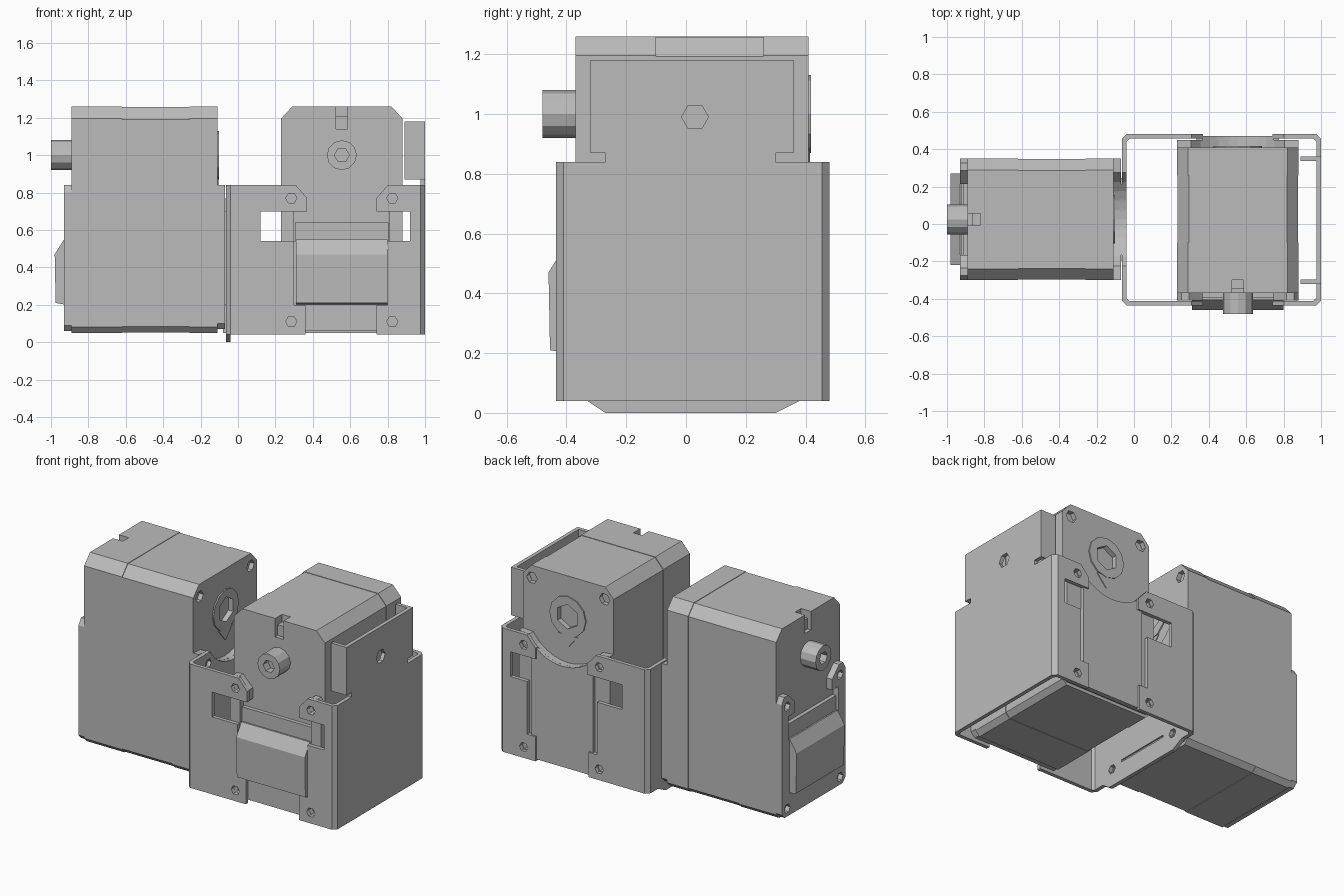
import bpy, bmesh
from math import sin, cos, pi, radians, sqrt
from mathutils import Matrix, Vector

cube = bpy.data.objects.get("Cube")
if cube:
    bpy.data.objects.remove(cube, do_unlink=True)

grey = bpy.data.materials.new("plain grey")
grey.use_nodes = True
grey.diffuse_color = (0.5, 0.5, 0.5, 1)
bsdf = next(n for n in grey.node_tree.nodes if n.type == 'BSDF_PRINCIPLED')
bsdf.inputs["Base Color"].default_value = (0.5, 0.5, 0.5, 1)

# axis -> how a profile point (p, q) and a depth t become a position
PLACE = {'x': lambda p, q, t: (t, p, q),
         'y': lambda p, q, t: (p, t, q),
         'z': lambda p, q, t: (p, q, t)}


def prisms(name, outlines, axis, a, b):
    """Extrude one or more closed outlines along an axis from a to b."""
    bm = bmesh.new()
    for pts in outlines:
        face = bm.faces.new([bm.verts.new(PLACE[axis](p, q, a)) for p, q in pts])
        new = bmesh.ops.extrude_face_region(bm, geom=[face])['geom']
        shift = Vector(PLACE[axis](0, 0, b - a))
        bmesh.ops.translate(bm, vec=shift, verts=[v for v in new if isinstance(v, bmesh.types.BMVert)])
    bmesh.ops.recalc_face_normals(bm, faces=bm.faces)
    mesh = bpy.data.meshes.new(name)
    bm.to_mesh(mesh)
    bm.free()
    mesh.materials.append(grey)
    ob = bpy.data.objects.new(name, mesh)
    bpy.context.collection.objects.link(ob)
    return ob


def prism(name, pts, axis, a, b):
    return prisms(name, [pts], axis, a, b)


def rect(p0, q0, p1, q1):
    return [(p0, q0), (p1, q0), (p1, q1), (p0, q1)]


def ngon(p, q, r, n=6, turn=0.0):
    return [(p + r * cos(turn + 2 * pi * i / n), q + r * sin(turn + 2 * pi * i / n)) for i in range(n)]


def mirrored(half):
    """Close a right-hand half outline with its mirror image."""
    return half + [(-p, q) for p, q in reversed(half)]


def arc(half_width, n=10):
    """Points of the round hub clearance, from right to left."""
    r, z = 0.3, 1.0
    us = [half_width * (1 - 2 * i / n) for i in range(n + 1)]
    return [(u, z - sqrt(r * r - u * u)) for u in us]


def cut(target, cutter):
    cutter.hide_render = True
    mod = target.modifiers.new("cut", 'BOOLEAN')
    mod.operation, mod.solver, mod.object = 'DIFFERENCE', 'EXACT', cutter
    bpy.context.view_layer.update()
    dg = bpy.context.evaluated_depsgraph_get()
    mesh = bpy.data.meshes.new_from_object(target.evaluated_get(dg))
    target.modifiers.clear()
    target.data = mesh
    bpy.data.objects.remove(cutter, do_unlink=True)


def servo(prefix, matrix):
    """Motor block facing -y, centred on its own shaft line."""
    parts = []

    def add(name, *args):
        ob = prism(prefix + "_" + name, *args)
        parts.append(ob)
        return ob

    def case(w, top, low):
        return mirrored([(w - .03, low), (w, low + .03), (w, top - .065), (w - .06, top)])

    screws = [(s * .27, z) for s in (-1, 1) for z in (.11, .77)]

    # Three-piece case with fine seams
    front = add("front_case", case(.325, 1.26, .05), 'y', -.37, -.1)
    add("middle_case", case(.322, 1.257, .053), 'y', -.1, .26)
    back = add("back_case", case(.325, 1.26, .05), 'y', .26, .41)
    cut(front, prism("notch", rect(-.03, 1.14, .03, 1.3), 'y', -.4, -.345))
    cut(front, prism("notch", rect(-.03, 1.21, .03, 1.3), 'y', -.4, -.3))
    cut(back, prisms("pits", [ngon(s * .26, 1.18, .038) for s in (-1, 1)], 'y', .38, .5))

    # Thicker lower front with corner ears
    ears = add("front_frame", mirrored([(.295, .06), (.325, .09), (.325, .8), (.3, .84), (.26, .84),
                                        (.19, .77), (.19, .7), (.255, .7), (.255, .54)]), 'y', -.41, -.365)
    cut(ears, prisms("pits", [ngon(p, q, .03) for p, q in screws], 'y', -.45, -.38))
    add("front_ledge", rect(-.25, .53, .25, .64), 'y', -.395, -.365)

    # Sloped cable cover
    add("cable_cover", [(-.4, .2), (-.455, .21), (-.46, .47), (-.41, .55), (-.4, .55)], 'x', -.245, .245)

    # Thicker lower back with round hub clearance
    rear = add("back_frame", [(-.295, .07), (.295, .07), (.325, .1), (.325, .84)] + arc(.25)
               + [(-.325, .84), (-.325, .1)], 'y', .405, .45)
    cut(rear, prisms("pits", [ngon(p, q, .03) for p, q in screws], 'y', .42, .5))
    add("back_panel", [(-.19, .05), (.19, .05), (.19, .2), (.22, .2), (.22, .7), (.19, .7)] + arc(.19)
        + [(-.19, .7), (-.22, .7), (-.22, .2), (-.19, .2)], 'y', .44, .47)

    # Output boss in front, idler hub behind
    boss = add("shaft_boss", ngon(0, 1, .08, 12), 'y', -.48, -.365)
    cut(boss, prism("socket", ngon(0, 1, .04), 'y', -.5, -.43))
    hub = add("back_hub", ngon(0, 1, .13, 12), 'y', .4, .418)
    for ob, r in ((hub, .08), (back, .08)):
        cut(ob, prism("socket", ngon(0, 1, r, 6, pi / 6), 'y', .385, .5))
    add("hub_pointer", [(-.07, .88), (.07, .88), (0, .8)], 'y', .4, .415)

    for ob in parts:
        ob.matrix_world = matrix


servo("right_servo", Matrix.Translation((-.52, .025, 0)) @ Matrix.Rotation(radians(-90), 4, 'Z'))
servo("left_servo", Matrix.Translation((.555, 0, 0)))


# Sheet-metal sleeve: chamfered ring with openings
def ring(x0, y0, x1, y1, c):
    return [(x0 + c, y0), (x1 - c, y0), (x1, y0 + c), (x1, y1 - c),
            (x1 - c, y1), (x0 + c, y1), (x0, y1 - c), (x0, y0 + c)]


sleeve = prism("bracket_sleeve", ring(-.065, -.435, 1, .48, .025), 'z', .04, .84)
cut(sleeve, prism("hollow", ring(-.04, -.411, .975, .456, .015), 'z', 0, 1))
cut(sleeve, prism("opening", [(.36, 0), (.74, 0), (.74, .2), (.8, .2), (.8, .54), (.92, .54), (.92, .7),
                              (.74, .7), (.74, .77), (.81, .85), (.3, .85), (.37, .77), (.37, .7),
                              (.12, .7), (.12, .54), (.3, .54), (.3, .2), (.36, .2)], 'y', -.6, .6))
cut(sleeve, prisms("screw_holes", [ngon(.555 + s * .27, z, .03) for s in (-1, 1) for z in (.11, .77)],
                   'y', -.6, .6))

# Mounting wall against the other servo
wall_cut = [(p + .025, q) for p, q in arc(.25)] + [(-.225, .9), (.275, .9)]
holes = [ngon(.025 + s * .27, z, .03) for s in (-1, 1) for z in (.11, .77)]
cut(sleeve, prisms("wall_cuts", [wall_cut, rect(-.16, .12, .21, .135)] + holes, 'x', -.1, 0))
prism("bracket_bottom_tab", [(-.33, .04), (-.27, 0), (.3, 0), (.38, .04)], 'x', -.065, -.04)

# Raised outer plate with bent side flanges
plate = prism("bracket_raised_plate", [(-.27, .84), (.3, .84), (.3, .87), (.36, .87), (.36, 1.18),
                                       (-.32, 1.18), (-.32, .87), (-.27, .87)], 'x', .975, 1)
cut(plate, prism("hole", ngon(.03, .99, .045), 'x', .9, 1.1))
for side, y in (("front", -.32), ("back", .336)):
    prism("bracket_%s_flange" % side, rect(.89, .87, .98, 1.18), 'y', y, y + .024)
